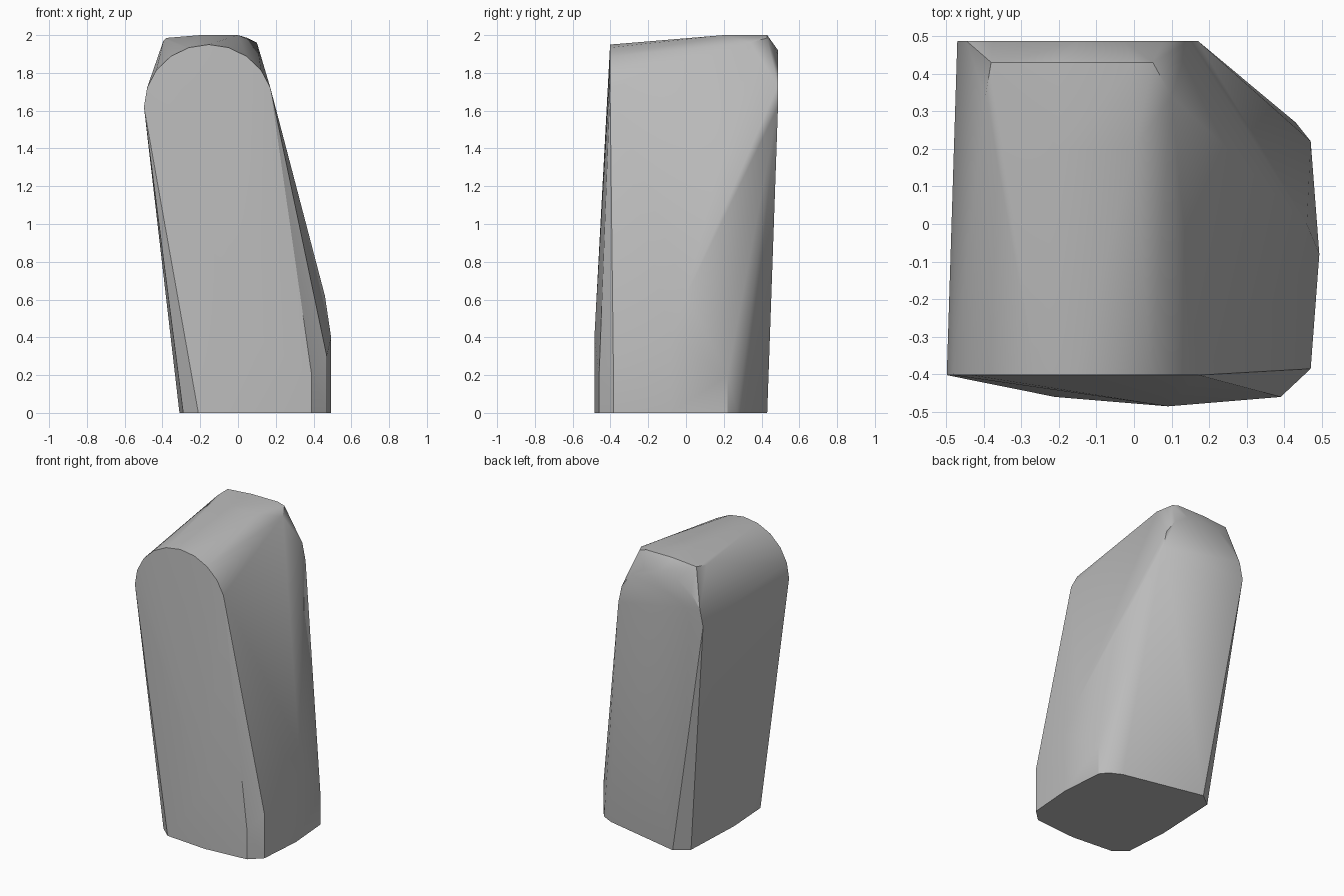
import bpy, bmesh
from math import cos, sin, pi, radians

default = bpy.data.objects.get("Cube")
if default:
    bpy.data.objects.remove(default, do_unlink=True)


def make_material(name, color):
    mat = bpy.data.materials.new(name)
    mat.use_nodes = True
    mat.diffuse_color = color
    mat.node_tree.nodes["Principled BSDF"].inputs["Base Color"].default_value = color
    return mat


def arch(center_x, y, half_width, spring, rise, steps=8):
    """Points of a half-round arch standing in a plane of constant y."""
    angles = [pi * i / steps for i in range(steps + 1)]
    return [(center_x + half_width * cos(a), y, spring + rise * sin(a)) for a in angles]


# Rounded footprint, each corner with the height of its upright edge
footprint = [
    (-0.21, -0.46, 0), (0.09, -0.485, 0.4), (0.39, -0.46, 0.2),
    (0.47, -0.385, 0.3), (0.493, -0.08, 0.4), (0.47, 0.22, 0.2),
    (0.43, 0.27, 0), (0.35, 0.31, 0), (-0.2, 0.43, 0),
    (-0.29, 0.36, 0), (-0.31, -0.08, 0), (-0.29, -0.39, 0),
]
points = []
for x, y, rise in footprint:
    points.append((x, y, 0))
    if rise:
        points.append((x, y, rise))

# Shoulder on the right flank
points.append((0.46, 0, 0.62))

# Front and back arches
points += arch(-0.155, -0.402, 0.343, 1.62, 0.33, 10)
points += arch(-0.15, 0.487, 0.32, 1.62, 0.3)

# Flattened crown, with its corners slightly lower than the middle
for x in (-0.2, 0):
    points += [(x, 0.2, 2), (x, 0.43, 2)]
points += [(-0.38, 0.43, 1.985), (0.05, 0.43, 1.985),
           (-0.395, 0.34, 1.97), (0.1, 0.34, 1.96)]

# Wrap one tight skin around all sections
bm = bmesh.new()
for p in points:
    bm.verts.new(p)
hull = bmesh.ops.convex_hull(bm, input=bm.verts)
loose = {v for v in hull["geom_interior"] + hull["geom_unused"]
         if isinstance(v, bmesh.types.BMVert)}
bmesh.ops.delete(bm, geom=list(loose), context="VERTS")
bmesh.ops.dissolve_limit(bm, angle_limit=radians(1), verts=bm.verts, edges=bm.edges)
bmesh.ops.recalc_face_normals(bm, faces=bm.faces)
mesh = bpy.data.meshes.new("leaning_block")
bm.to_mesh(mesh)
bm.free()

block = bpy.data.objects.new("leaning_block", mesh)
bpy.context.collection.objects.link(block)
mesh.materials.append(make_material("plain grey", (0.5, 0.5, 0.5, 1)))

# Smooth sides with crisp rims
bpy.ops.object.select_all(action="DESELECT")
block.select_set(True)
bpy.context.view_layer.objects.active = block
bpy.ops.object.shade_smooth_by_angle(angle=radians(30))
